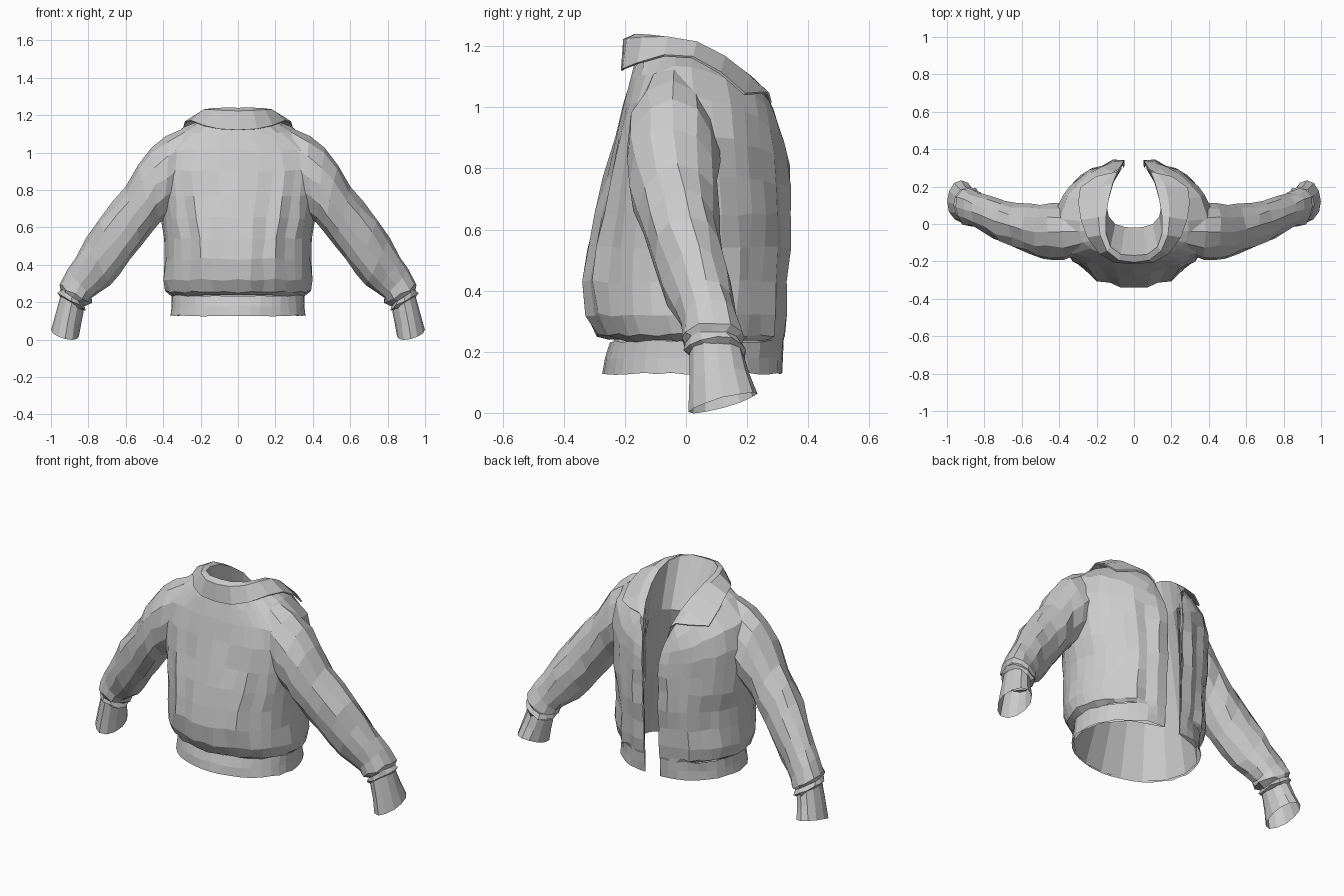
import bpy, math, random
from mathutils import Vector

random.seed(4)


def skin(name, rows, closed=False, jitter=0.0):
    """Skin a grid of points into a faceted sheet or tube, mirrored in x."""
    n = len(rows[0])
    verts = []
    for row in rows:
        for p in row:
            p = Vector(p)
            if jitter:
                j = Vector([random.uniform(-jitter, jitter) for _ in range(3)])
                if p.x < 0.06:
                    j.x = 0
                p += j
            verts.append(p)
    faces = []
    for r in range(len(rows) - 1):
        for i in range(n if closed else n - 1):
            k = (i + 1) % n
            faces.append((r * n + i, r * n + k, (r + 1) * n + k, (r + 1) * n + i))
    me = bpy.data.meshes.new(name)
    me.from_pydata(verts, [], faces)
    me.update()
    ob = bpy.data.objects.new(name, me)
    bpy.context.collection.objects.link(ob)
    m = ob.modifiers.new("mirror", 'MIRROR')
    m.merge_threshold = 0.002
    return ob


def half_loop(front, side, back, n, steps=9, fold=0.0):
    """Half a torso section: front edge -> side seam -> centre back."""
    pts = []
    xf, yf, zf = front
    a, ys, zs = side
    yb, zb = back
    for i in range(steps):
        t = math.pi / 2 * i / steps
        s, c = math.sin(t), math.cos(t)
        w = 1 + fold * math.sin(i * 2.4)
        pts.append((xf + (a - xf) * s, ys + (yf - ys) * c * (w if i else 1), zf + (zs - zf) * s ** 1.4))
    for i in range(steps + 1):
        t = math.pi / 2 * i / steps
        s, c = math.sin(t) ** (2 / n), math.cos(t) ** (2 / n)
        if i == steps:
            c = 0
        w = 1 + fold * math.sin(i * 2.4)
        pts.append((a * c, ys + (yb - ys) * s * w, zs + (zb - zs) * s))
    return pts


def level(z, yf, a, yb, n=2.0, fold=0.0):
    return half_loop((0.05, yf, z), (a, 0, z), (yb, z), n, fold=fold)


# hem band
skin("hem_band", [level(0.128, 0.315, 0.36, -0.272), level(0.18, 0.315, 0.355, -0.262),
                  level(0.235, 0.318, 0.355, -0.25)], jitter=0.004)

# body: blouson bulge over the band, up to the neckline
skin("body", [
    level(0.235, 0.315, 0.35, -0.248),
    level(0.255, 0.32, 0.385, -0.285, fold=0.04),
    level(0.32, 0.325, 0.40, -0.328, fold=0.03),
    level(0.43, 0.332, 0.39, -0.338, fold=0.03),
    level(0.54, 0.337, 0.39, -0.322, 2.1, 0.03),
    level(0.65, 0.338, 0.41, -0.297, 2.2, 0.03),
    half_loop((0.05, 0.338, 0.74), (0.42, -0.01, 0.77), (-0.265, 0.77), 2.4, fold=0.03),
    half_loop((0.055, 0.335, 0.81), (0.43, -0.03, 0.91), (-0.23, 0.90), 2.6, fold=0.02),
    half_loop((0.065, 0.322, 0.87), (0.40, -0.04, 1.04), (-0.20, 1.01), 2.6),
    half_loop((0.075, 0.308, 0.93), (0.29, -0.04, 1.13), (-0.175, 1.10), 2.4),
    half_loop((0.085, 0.288, 0.98), (0.17, -0.03, 1.185), (-0.155, 1.19), 2.2),
], jitter=0.006)


# sleeves: (top x, z), (underside x, z), centre y, half depth
def ring(top, low, y, ry, tilt=0.0, n=12):
    cx, cz = (top[0] + low[0]) / 2, (top[1] + low[1]) / 2
    ux, uz = (top[0] - low[0]) / 2, (top[1] - low[1]) / 2
    return [(cx + ux * math.cos(t), y + ry * math.sin(t), cz + uz * math.cos(t) + tilt * math.sin(t))
            for t in (2 * math.pi * i / n for i in range(n))]


skin("sleeve", [
    ring((0.28, 1.135), (0.35, 0.68), -0.045, 0.13),
    ring((0.38, 1.085), (0.39, 0.65), -0.045, 0.15),
    ring((0.465, 1.025), (0.42, 0.62), -0.045, 0.152),
    ring((0.53, 0.93), (0.46, 0.575), -0.04, 0.145),
    ring((0.60, 0.81), (0.52, 0.505), -0.025, 0.132),
    ring((0.67, 0.73), (0.575, 0.435), -0.01, 0.12),
    ring((0.74, 0.645), (0.635, 0.355), 0.01, 0.115),
    ring((0.81, 0.54), (0.69, 0.295), 0.035, 0.107),
    ring((0.87, 0.44), (0.74, 0.25), 0.06, 0.10),
    ring((0.91, 0.37), (0.78, 0.22), 0.08, 0.094),
    ring((0.96, 0.295), (0.785, 0.19), 0.09, 0.102),
    ring((0.95, 0.27), (0.82, 0.185), 0.093, 0.088),
    ring((0.965, 0.25), (0.81, 0.16), 0.098, 0.10),
    ring((0.945, 0.23), (0.835, 0.155), 0.10, 0.082),
], closed=True, jitter=0.008)

# cuffs
skin("cuff", [
    ring((0.95, 0.235), (0.825, 0.155), 0.10, 0.087),
    ring((0.975, 0.14), (0.84, 0.085), 0.11, 0.099, 0.015),
    ring((0.998, 0.05), (0.85, 0.018), 0.122, 0.113, 0.030),
], closed=True, jitter=0.002)

# turned-down collar: roll line and outer edge per station
roll = [(0, -0.165, 1.232), (0.07, -0.16, 1.233), (0.125, -0.12, 1.23), (0.15, -0.05, 1.22),
        (0.15, 0.04, 1.20), (0.135, 0.13, 1.155), (0.115, 0.21, 1.095), (0.09, 0.275, 1.01)]
edge = [(0, -0.205, 1.12), (0.10, -0.20, 1.125), (0.18, -0.155, 1.142), (0.245, -0.07, 1.166),
        (0.28, 0.02, 1.16), (0.295, 0.11, 1.11), (0.285, 0.19, 1.04), (0.20, 0.25, 1.045)]
crown = []
for i, (p, q) in enumerate(zip(roll, edge)):
    v = Vector(p).lerp(Vector(q), 0.3)
    back = max(0, 1 - i / 3.5)
    crown.append(v + Vector((0, -0.022 * back, 0.02)))
collar = skin("collar", [roll, crown, edge])
collar.modifiers.new("thickness", 'SOLIDIFY').thickness = 0.008

# lapel facing below the collar, down the front edge
skin("front_facing", [
    [(0.05, 0.315, 0.13), (0.05, 0.338, 0.65), (0.055, 0.335, 0.81), (0.085, 0.288, 0.98), (0.09, 0.275, 1.01)],
    [(0.06, 0.295, 0.13), (0.06, 0.315, 0.65), (0.065, 0.305, 0.81), (0.095, 0.26, 0.98), (0.10, 0.25, 1.01)],
])

# lining: inner neck yoke, then a smooth sheet down to the hem
yoke = [(0, -0.02, 0.965), (0.05, -0.016, 0.965), (0.10, 0, 0.965), (0.135, 0.04, 0.97),
        (0.145, 0.09, 0.97), (0.135, 0.16, 0.96), (0.11, 0.22, 0.95), (0.075, 0.285, 0.91)]
hem = [(0, -0.268, 0.13), (0.12, -0.252, 0.13), (0.23, -0.205, 0.13), (0.32, -0.115, 0.13),
       (0.353, 0, 0.13), (0.33, 0.12, 0.13), (0.23, 0.24, 0.13), (0.06, 0.30, 0.13)]
middle = [Vector(p).lerp(Vector(q), 0.5) for p, q in zip(yoke, hem)]
skin("lining", [roll, yoke, middle, hem])
